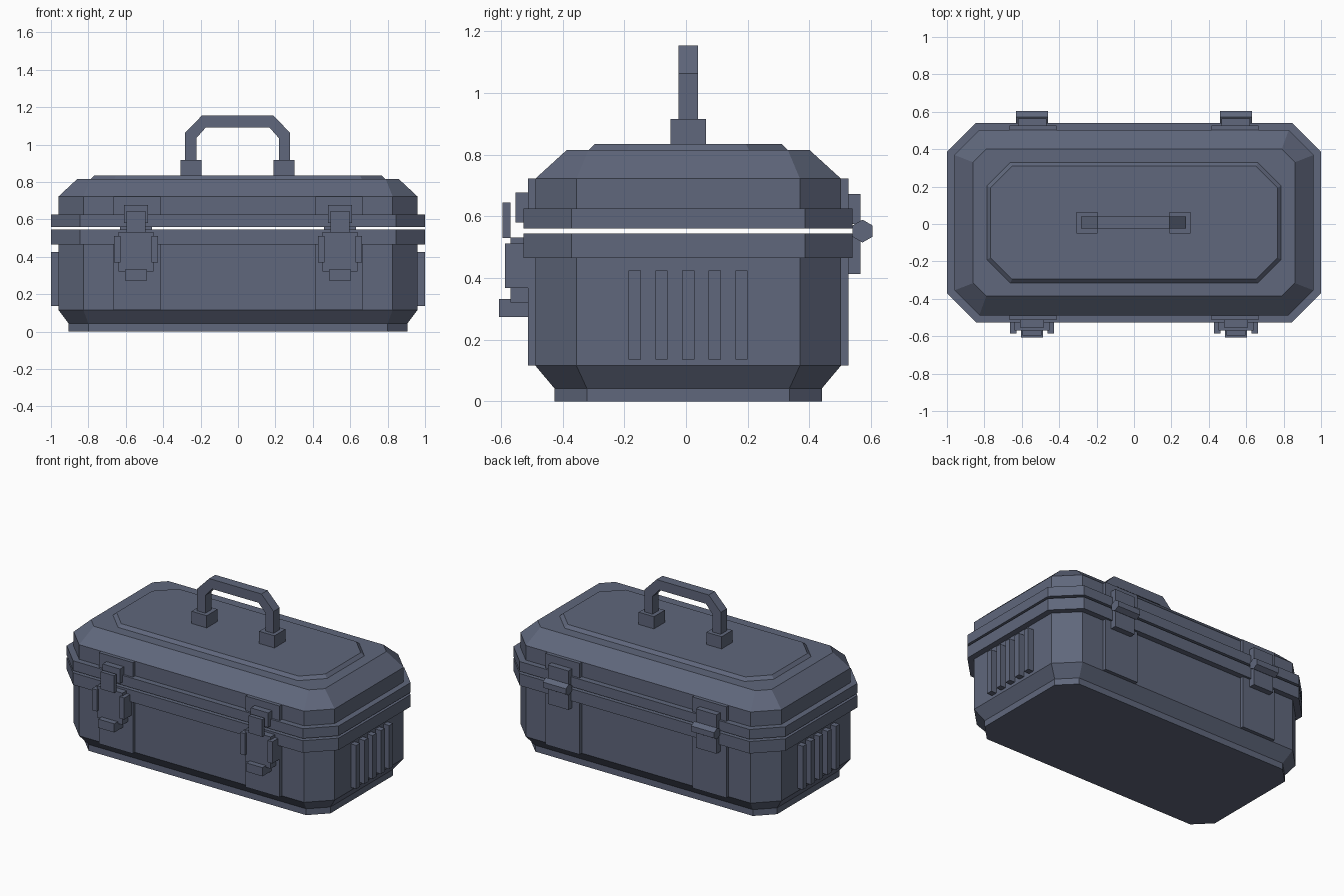
import bpy, bmesh, math
from mathutils import Matrix

if "Cube" in bpy.data.objects:
    bpy.data.objects.remove(bpy.data.objects["Cube"], do_unlink=True)

CY = 0.007  # the case sits slightly behind the origin

steel = bpy.data.materials.new("slate_blue_steel")
steel.use_nodes = True
color = (0.115, 0.135, 0.2, 1)
steel.diffuse_color = color
steel.node_tree.nodes["Principled BSDF"].inputs["Base Color"].default_value = color


def finish(name, bm):
    bmesh.ops.recalc_face_normals(bm, faces=bm.faces)
    mesh = bpy.data.meshes.new(name)
    bm.to_mesh(mesh)
    bm.free()
    mesh.materials.append(steel)
    obj = bpy.data.objects.new(name, mesh)
    bpy.context.collection.objects.link(obj)
    return obj


def box(name, x, y, z):
    """Box from (min, max) bounds on each axis."""
    bm = bmesh.new()
    bmesh.ops.create_cube(bm, size=1)
    for v in bm.verts:
        for i, (lo, hi) in enumerate((x, y, z)):
            v.co[i] = lo if v.co[i] < 0 else hi
    return finish(name, bm)


def loft(name, sections):
    """Stack of corner-cut rectangles: (z, half x, half y, corner cut)."""
    bm = bmesh.new()
    rings = []
    for z, hx, hy, c in sections:
        half = [(hx, c - hy), (hx, hy - c), (hx - c, hy), (c - hx, hy)]
        pts = half + [(-x, -y) for x, y in half]
        rings.append([bm.verts.new((x, y + CY, z)) for x, y in pts])
    for a, b in zip(rings, rings[1:]):
        for i in range(8):
            j = (i + 1) % 8
            bm.faces.new((a[i], a[j], b[j], b[i]))
    bm.faces.new(rings[0][::-1])
    bm.faces.new(rings[-1])
    return finish(name, bm)


# Main shells, separated by a thin open seam
loft("case_body", [(0, 0.905, 0.433, 0.105), (0.042, 0.905, 0.433, 0.105),
                   (0.116, 0.96, 0.495, 0.133), (0.475, 0.96, 0.495, 0.133)])
loft("body_rim", [(0.465, 1, 0.533, 0.155), (0.545, 1, 0.533, 0.155)])
loft("lid_rim", [(0.56, 1, 0.533, 0.155), (0.625, 1, 0.533, 0.155)])
loft("lid", [(0.615, 0.96, 0.495, 0.133), (0.722, 0.96, 0.495, 0.133),
             (0.815, 0.86, 0.393, 0.07)])
loft("lid_top_panel", [(0.81, 0.787, 0.322, 0.125), (0.815, 0.787, 0.322, 0.125),
                       (0.835, 0.767, 0.302, 0.115)])

for side, s in (("left", 1), ("right", -1)):
    cx = 0.545 * s

    def centred(name, half, y, z, x=cx):
        return box(f"{side}_{name}", (x - half, x + half), y, z)

    # Raised straps on the front and back walls
    for face, f in (("front", -1), ("back", 1)):
        ys = sorted((CY + f * 0.45, CY + f * 0.519))
        centred(f"{face}_body_strap", 0.125, ys, (0.116, 0.47), 0.54 * s)
        centred(f"{face}_lid_strap", 0.125, ys, (0.62, 0.722), 0.54 * s)

    # Front latch
    centred("latch_catch", 0.064, (-0.553, -0.5), (0.58, 0.677))
    centred("latch_strip", 0.05, (-0.595, -0.569), (0.53, 0.645))
    centred("latch_plate", 0.094, (-0.569, -0.5), (0.32, 0.531))
    centred("latch_tab", 0.059, (-0.606, -0.5), (0.274, 0.332))
    for ear, e in (("outer", s), ("inner", -s)):
        centred(f"latch_{ear}_ear", 0.0175, (-0.586, -0.5), (0.368, 0.512), cx + e * 0.101)

    # Back hinge: two leaves and a six-sided pin
    centred("hinge_upper_leaf", 0.076, (0.5, 0.565), (0.575, 0.672))
    centred("hinge_lower_leaf", 0.076, (0.5, 0.565), (0.413, 0.535))
    bm = bmesh.new()
    bmesh.ops.create_cone(bm, cap_ends=True, segments=6, radius1=0.037, radius2=0.037,
                          depth=0.17, matrix=Matrix.Rotation(math.pi / 2, 4, "Y")
                          @ Matrix.Rotation(math.pi / 2, 4, "Z"))
    ys = [v.co.y for v in bm.verts]
    if max(ys) > 0.035:  # keep a corner pointing up
        bmesh.ops.rotate(bm, verts=bm.verts, matrix=Matrix.Rotation(math.pi / 6, 3, "X"))
    pin = finish(f"{side}_hinge_pin", bm)
    pin.location = (cx, 0.572, 0.552)

    # Grip ribs on the end walls
    for i in range(5):
        y = CY + (i - 2) * 0.0865
        box(f"{side}_grip_rib_{i + 1}", sorted((0.94 * s, s)),
            (y - 0.02, y + 0.02), (0.136, 0.425))

    # Handle foot
    centred("handle_foot", 0.056, (CY - 0.057, CY + 0.057), (0.83, 0.916), 0.249 * s - 0.002)

# Carry handle: bent bar from an outer and inner outline
outer = [(0.281, 0.87), (0.281, 1.062), (0.192, 1.154)]
inner = [(0.22, 0.87), (0.22, 1.035), (0.171, 1.09)]
outer += [(-x, z) for x, z in reversed(outer)]
inner += [(-x, z) for x, z in reversed(inner)]
bm = bmesh.new()
rows = [[bm.verts.new((x - 0.002, CY - 0.032, z)) for x, z in row] for row in (outer, inner)]
faces = [bm.faces.new((rows[0][i], rows[0][i + 1], rows[1][i + 1], rows[1][i])) for i in range(5)]
extruded = bmesh.ops.extrude_face_region(bm, geom=faces)["geom"]
bmesh.ops.translate(bm, vec=(0, 0.064, 0),
                    verts=[g for g in extruded if isinstance(g, bmesh.types.BMVert)])
if len(bm.faces) < 22:
    bmesh.ops.holes_fill(bm, edges=bm.edges, sides=0)
finish("carry_handle", bm)
